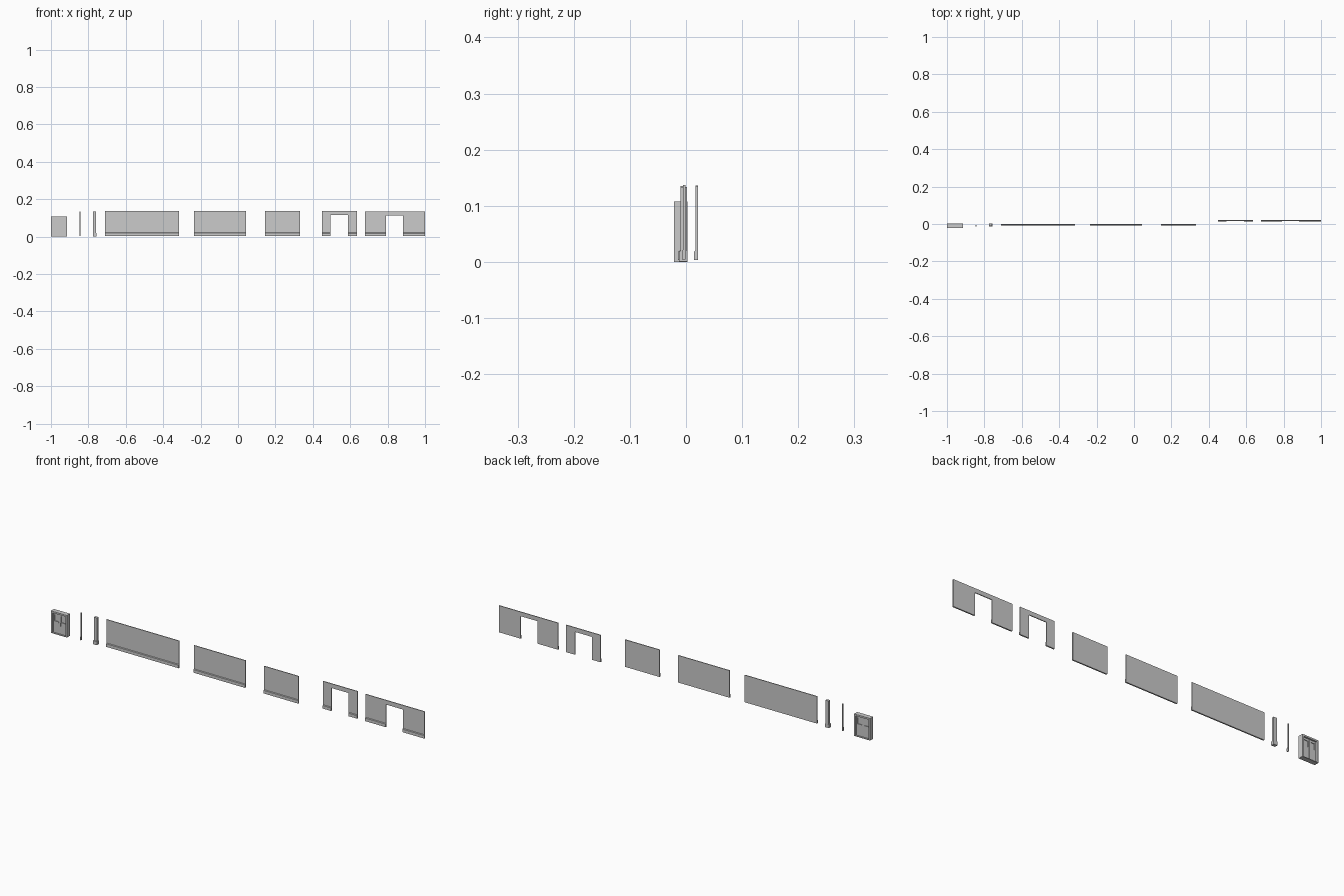
import bpy, bmesh

if "Cube" in bpy.data.objects:
    bpy.data.objects.remove(bpy.data.objects["Cube"])


def finish(name, bm):
    me = bpy.data.meshes.new(name)
    bm.to_mesh(me)
    bm.free()
    ob = bpy.data.objects.new(name, me)
    bpy.context.collection.objects.link(ob)
    return ob


def add_box(bm, x0, x1, y0, y1, z0, z1):
    verts = bmesh.ops.create_cube(bm, size=1)["verts"]
    for v in verts:
        v.co.x = x1 if v.co.x > 0 else x0
        v.co.y = y1 if v.co.y > 0 else y0
        v.co.z = z1 if v.co.z > 0 else z0


def boxes(name, *specs):
    bm = bmesh.new()
    for s in specs:
        add_box(bm, *s)
    return finish(name, bm)


def extrude_profile(name, pts, axis, a, b):
    """Extrude a 2D outline: axis 'x' uses (y, z) points, axis 'y' uses (x, z)."""
    bm = bmesh.new()
    place = (lambda p, t: (t, p[0], p[1])) if axis == 'x' else (lambda p, t: (p[0], t, p[1]))
    f = bm.faces.new([bm.verts.new(place(p, a)) for p in pts])
    ext = bmesh.ops.extrude_face_region(bm, geom=[f])["geom"]
    for v in ext:
        if isinstance(v, bmesh.types.BMVert):
            v.co[0 if axis == 'x' else 1] = b
    bmesh.ops.recalc_face_normals(bm, faces=bm.faces)
    return finish(name, bm)


def skirted(y, z0, z1, wall=0.004, skirt=0.0025, h=0.018):
    """Wall section with a bevelled skirting board; y is the back face."""
    f = y - wall
    return [(y, z0), (y, z1), (f, z1), (f, z0 + h),
            (f - skirt, z0 + h - 0.003), (f - skirt, z0)]


# plain wall panels
for name, x0, x1 in (("wall_long", -0.71, -0.316),
                     ("wall_medium", -0.236, 0.043),
                     ("wall_short", 0.144, 0.332)):
    extrude_profile(name, skirted(-0.001, 0.004, 0.137), 'x', x0, x1)

# walls with doorway openings and split skirting
for name, x0, a, b, x1, top, head in (
        ("doorway_wall_small", 0.449, 0.494, 0.588, 0.636, 0.136, 0.115),
        ("doorway_wall_large", 0.679, 0.79, 0.882, 1.0, 0.134, 0.113)):
    z0 = 0.003
    extrude_profile(name, [(x0, z0), (a, z0), (a, head), (b, head), (b, z0),
                           (x1, z0), (x1, top), (x0, top)], 'y', 0.017, 0.021)
    for side, s0, s1 in (("left", x0, a), ("right", b, x1)):
        extrude_profile(f"{name}_skirting_{side}",
                        [(0.017, z0), (0.017, z0 + 0.018),
                         (0.0145, z0 + 0.015), (0.0145, z0)], 'x', s0, s1)

# thin wall end strip
extrude_profile("wall_end_strip", skirted(-0.005, 0.003, 0.135, 0.005, 0.004), 'x', -0.847, -0.842)

# corner post with its base block
boxes("corner_post", (-0.775, -0.758, -0.010, 0.002, 0.003, 0.133),
      (-0.7765, -0.7565, -0.0125, 0.003, 0.001, 0.019))

# door frame: jambs, head and sill
Y0, Y1 = -0.021, 0.003
boxes("door_frame", (-1.0, -0.992, Y0, Y1, 0, 0.108),
      (-0.921, -0.913, Y0, Y1, 0, 0.108),
      (-0.992, -0.921, Y0, Y1, 0.100, 0.108),
      (-0.992, -0.921, Y0, Y1, 0, 0.003))

# two door leaves made of rails and stiles, with recessed panels and windows
for side, x0, x1 in (("left", -0.992, -0.957), ("right", -0.956, -0.921)):
    y0, y1 = -0.013, -0.005
    boxes(f"door_leaf_{side}",
          (x0, x0 + 0.006, y0, y1, 0.003, 0.100),
          (x1 - 0.006, x1, y0, y1, 0.003, 0.100),
          (x0 + 0.006, x1 - 0.006, y0, y1, 0.090, 0.100),
          (x0 + 0.006, x1 - 0.006, y0, y1, 0.003, 0.060))
    boxes(f"door_window_{side}", (x0 + 0.006, x1 - 0.006, -0.010, -0.008, 0.060, 0.090))
    hx = x1 - 0.004 if side == "left" else x0 + 0.004
    boxes(f"door_handle_{side}", (hx - 0.001, hx + 0.001, -0.016, -0.013, 0.042, 0.058))
